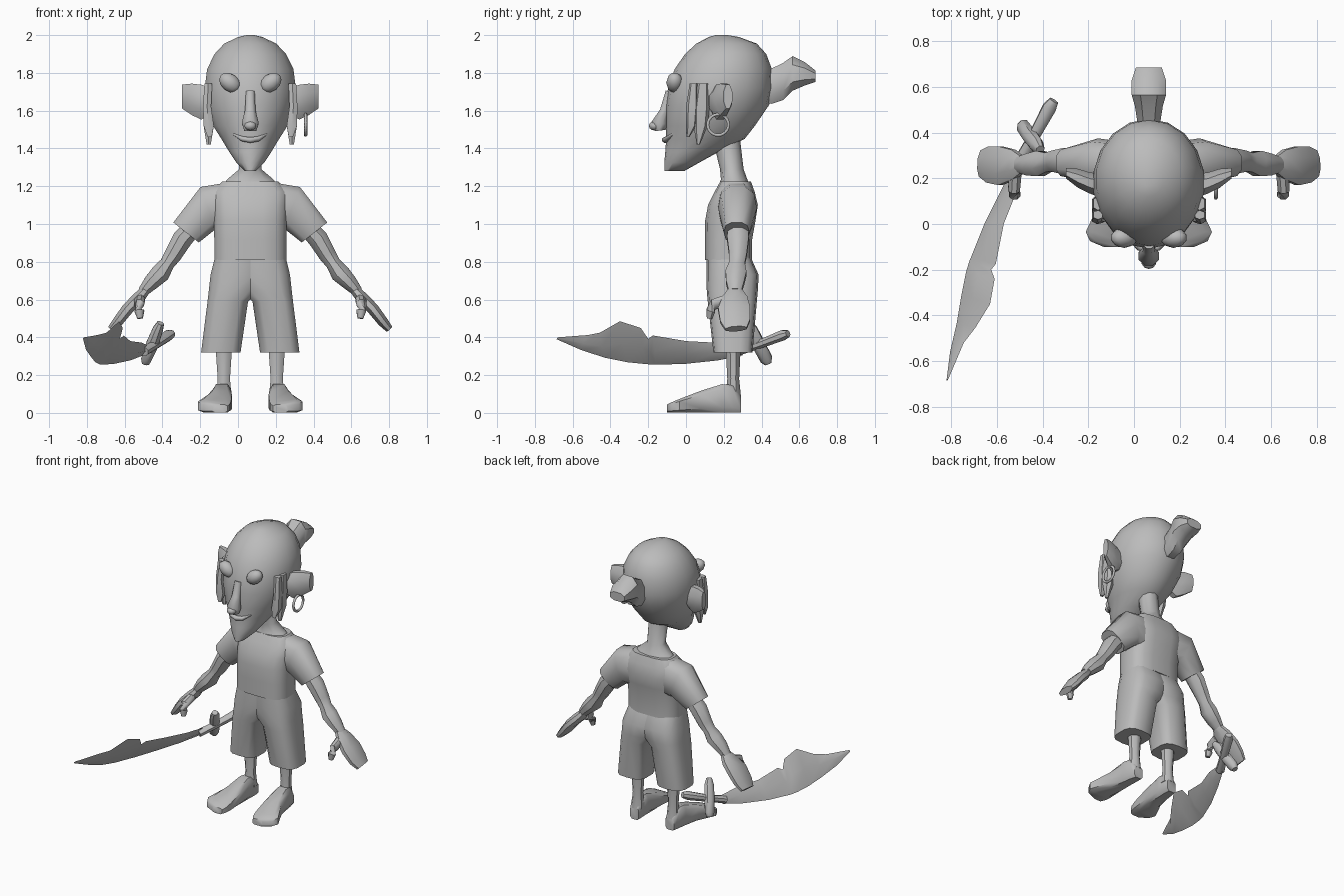
import bpy, bmesh, math
from mathutils import Vector as V

CX = 0.065  # centre line of the figure
grey = bpy.data.materials.new("grey")
grey.diffuse_color = (0.5, 0.5, 0.5, 1)


def finish(name, bm, mirror=False, cx=CX, angle=45):
    bmesh.ops.recalc_face_normals(bm, faces=bm.faces)
    me = bpy.data.meshes.new(name)
    bm.to_mesh(me)
    bm.free()
    me.materials.append(grey)
    ob = bpy.data.objects.new(name, me)
    bpy.context.collection.objects.link(ob)
    ob.location.x = cx
    if mirror:
        ob.modifiers.new("mirror", 'MIRROR')
    bpy.ops.object.select_all(action='DESELECT')
    ob.select_set(True)
    bpy.context.view_layer.objects.active = ob
    bpy.ops.object.shade_smooth_by_angle(angle=math.radians(angle))
    return ob


def loft(name, rings, **kw):
    bm = bmesh.new()
    vs = [[bm.verts.new(p) for p in r] for r in rings]
    n = len(vs[0])
    for a, b in zip(vs, vs[1:]):
        for i in range(n):
            j = (i + 1) % n
            bm.faces.new((a[i], a[j], b[j], b[i]))
    bm.faces.new(vs[0])
    bm.faces.new(vs[-1])
    return finish(name, bm, **kw)


def ring(c, u, v, n=8, p=1.0):
    """Rounded ring about c; p below 1 makes it boxier."""
    c, u, v = V(c), V(u), V(v)
    out = []
    for i in range(n):
        t = 2 * math.pi * (i + 0.5) / n
        s, k = math.sin(t), math.cos(t)
        out.append(c + u * math.copysign(abs(k) ** p, k) + v * math.copysign(abs(s) ** p, s))
    return out


def level(z, x0, x1, y0, y1, n=12, p=0.7):
    return ring(((x0 + x1) / 2, (y0 + y1) / 2, z), ((x1 - x0) / 2, 0, 0), (0, (y1 - y0) / 2, 0), n, p)


def slab(y, x0, x1, z0, z1, n=8, p=0.5):
    return ring(((x0 + x1) / 2, y, (z0 + z1) / 2), ((x1 - x0) / 2, 0, 0), (0, 0, (z1 - z0) / 2), n, p)


def limb(name, pts, n=8, **kw):
    """Tube through (x, y, z, depth radius, side radius) points."""
    rings = []
    for i, q in enumerate(pts):
        d = (V(pts[min(i + 1, len(pts) - 1)][:3]) - V(pts[max(i - 1, 0)][:3])).normalized()
        u = V((0, 1, 0)) if abs(d.y) < 0.75 else V((1, 0, 0))
        u = (u - d * u.dot(d)).normalized()
        rings.append(ring(q[:3], u * q[3], d.cross(u) * q[4], n))
    return loft(name, rings, **kw)


def ball(name, c, r, rot_y=0, mirror=False):
    bm = bmesh.new()
    bmesh.ops.create_uvsphere(bm, u_segments=10, v_segments=6, radius=1)
    ca, sa = math.cos(rot_y), math.sin(rot_y)
    for w in bm.verts:
        x, y, z = w.co.x * r[0], w.co.y * r[1], w.co.z * r[2]
        w.co = V(c) + V((x * ca - z * sa, y, x * sa + z * ca))
    return finish(name, bm, mirror)


# Head: height, front, back, half width
head = [(1.28, -.115, -.01, .03), (1.325, -.115, .07, .075), (1.38, -.11, .17, .112), (1.45, -.105, .31, .155),
        (1.52, -.108, .365, .2), (1.63, -.108, .44, .235), (1.72, -.095, .46, .245), (1.82, -.06, .455, .232),
        (1.9, -.005, .425, .192), (1.955, .055, .375, .14), (1.99, .12, .28, .065), (2.0, .16, .22, .02)]
loft("head", [level(z, -w, w, f, b, 18, 1) for z, f, b, w in head], angle=60)
loft("neck", [level(z, -w, w, f, b, 10, 1) for z, f, b, w in
              [(1.19, .165, .345, .16), (1.235, .185, .325, .13), (1.29, .18, .305, .062), (1.5, .13, .28, .065)]], angle=60)

# Face
limb("nose", [(0, -.085, 1.7, .025, .025), (0, -.115, 1.6, .025, .03), (0, -.14, 1.535, .045, .048),
              (0, -.135, 1.495, .03, .035)], angle=70)
ball("nose_tip", (0, -.165, 1.52), (.033, .032, .025))
ball("brow_eye", (.108, -.06, 1.748), (.066, .045, .046), math.radians(38), True)
limb("lips", [(-.085, -.065, 1.475, .01, .006), (-.04, -.1, 1.45, .018, .014), (0, -.108, 1.445, .02, .017),
              (.04, -.1, 1.45, .018, .014), (.085, -.065, 1.475, .01, .006)], angle=70)

# Ears, sideburns, earring
loft("ear", [ring((.22, .17, 1.65), (0, .055, 0), (0, 0, .08)),
             ring((.26, .18, 1.645), (0, .05, .0), (0, 0, .1)),
             ring((.31, .2, 1.66), (0, .045, 0), (0, 0, .09)),
             ring((.362, .222, 1.675), (0, .025, 0), (0, 0, .068))], mirror=True)
for nm, y0, y1, tip in (("front_sideburn", .0, .06, (.215, .01, 1.46)), ("back_sideburn", .04, .12, (.22, .065, 1.42))):
    loft(nm, [level(1.745, .2, .245, y0 + .02, y1, 6), level(1.62, .205, .252, y0, y1 + .005, 6),
              level(1.52, .19, .25, y0, y1 - .005, 6),
              level(tip[2], tip[0] - .012, tip[0] + .012, tip[1] - .008, tip[1] + .008, 6)], mirror=True)
rings = []
for i in range(25):
    a = 2 * math.pi * i / 24
    d = V((0, math.cos(a), math.sin(a)))
    rings.append(ring(V((.293, .17, 1.525)) + d * .055, d * .009, (.009, 0, 0), 6))
loft("earring", rings, angle=80)

# Hair bun
loft("hair_bun", [slab(y, -w, w, a, b, 8, .8) for y, w, a, b in
                  [(.41, .05, 1.64, 1.8), (.455, .055, 1.63, 1.83), (.515, .065, 1.65, 1.86),
                   (.565, .08, 1.7, 1.895), (.63, .08, 1.73, 1.86), (.685, .06, 1.75, 1.815)]])

# Shirt
loft("shirt", [level(z, -w, w, f, b, 16, .65) for z, w, f, b in
               [(.81, .193, .1, .352), (.92, .193, .1, .352), (1.02, .195, .1, .37), (1.1, .2, .115, .382),
                (1.17, .205, .15, .365), (1.225, .15, .18, .345)]])


def sleeve_ring(x0, z0, x1, z1, y0, y1):
    return ring(((x0 + x1) / 2, (y0 + y1) / 2, (z0 + z1) / 2), ((x1 - x0) / 2, 0, (z1 - z0) / 2),
                (0, (y1 - y0) / 2, 0), 10, .75)


loft("sleeve", [sleeve_ring(.12, 1.225, .12, .96, .17, .36), sleeve_ring(.265, 1.2, .18, .97, .17, .375),
                sleeve_ring(.41, 1.01, .27, .9, .2, .335)], mirror=True)

# Shorts
loft("shorts", [level(z, a, b, f, k, 14, .65) for z, a, b, f, k in
                [(.83, -.08, .188, .11, .34), (.73, -.08, .213, .108, .385), (.645, -.05, .222, .11, .38),
                 (.59, .01, .228, .115, .375), (.32, .05, .262, .145, .352)]], mirror=True)

# Legs and feet
loft("leg", [level(z, .14 - r, .14 + r, .25 - q, .25 + q, 8, 1) for z, r, q in
             [(.4, .05, .045), (.33, .046, .042), (.18, .035, .034), (.08, .045, .045)]], mirror=True)
loft("foot", [slab(y, a, b, 0, h) for y, a, b, h in
              [(.29, .105, .175, .09), (.25, .1, .19, .15), (.19, .1, .2, .155), (.08, .095, .225, .12),
               (-.035, .098, .28, .075), (-.075, .105, .26, .058), (-.1, .12, .2, .045)]], mirror=True)

# Arms, hands, thumbs
limb("arm", [(.27, .275, 1.02, .055, .05), (.36, .275, .92, .062, .058), (.41, .275, .835, .05, .05),
             (.44, .27, .79, .045, .042), (.475, .265, .74, .06, .055), (.525, .26, .69, .052, .045),
             (.57, .26, .64, .036, .03)], mirror=True)
limb("hand", [(.55, .26, .655, .035, .027), (.59, .26, .61, .07, .035), (.65, .255, .55, .092, .034),
              (.7, .26, .485, .085, .03), (.735, .265, .445, .062, .022)], mirror=True)
limb("thumb", [(.585, .22, .6, .03, .03), (.59, .15, .575, .028, .032), (.587, .13, .54, .026, .028),
               (.583, .125, .5, .016, .016)], mirror=True)

# Sword: upper and lower blade edges (x, y, z)
edges = [((-.815, -.68, .4), (-.82, -.685, .39)), ((-.745, -.52, .412), (-.805, -.56, .335)),
         ((-.695, -.455, .425), (-.775, -.43, .292)), ((-.63, -.35, .485), (-.755, -.31, .268)),
         ((-.61, -.24, .45), (-.735, -.21, .258)), ((-.625, -.2, .392), (-.72, -.16, .255)),
         ((-.605, -.175, .41), (-.715, -.15, .255)), ((-.57, 0, .38), (-.655, .0, .26)),
         ((-.51, .15, .372), (-.57, .17, .278)), ((-.485, .29, .36), (-.5, .3, .305))]
blade = []
for i, (a, b) in enumerate(edges):
    a, b = V(a), V(b)
    along = V(edges[min(i + 1, 9)][0]) - V(edges[max(i - 1, 0)][0])
    t = along.cross(b - a).normalized() * (.003 if i == 0 else .013)
    m = (a + b) / 2
    blade.append([a, m + t, b, m - t])
loft("sword_blade", blade, cx=0, angle=35)
limb("sword_grip", [(-.5, .27, .325, .03, .026), (-.44, .38, .36, .026, .024), (-.37, .51, .41, .032, .03),
                    (-.35, .54, .42, .022, .02)], cx=0)
limb("sword_guard", [(-.41, .325, .475, .02, .02), (-.425, .345, .44, .036, .03), (-.455, .385, .36, .036, .036),
                     (-.485, .425, .285, .036, .03), (-.49, .435, .26, .02, .02)], cx=0)
